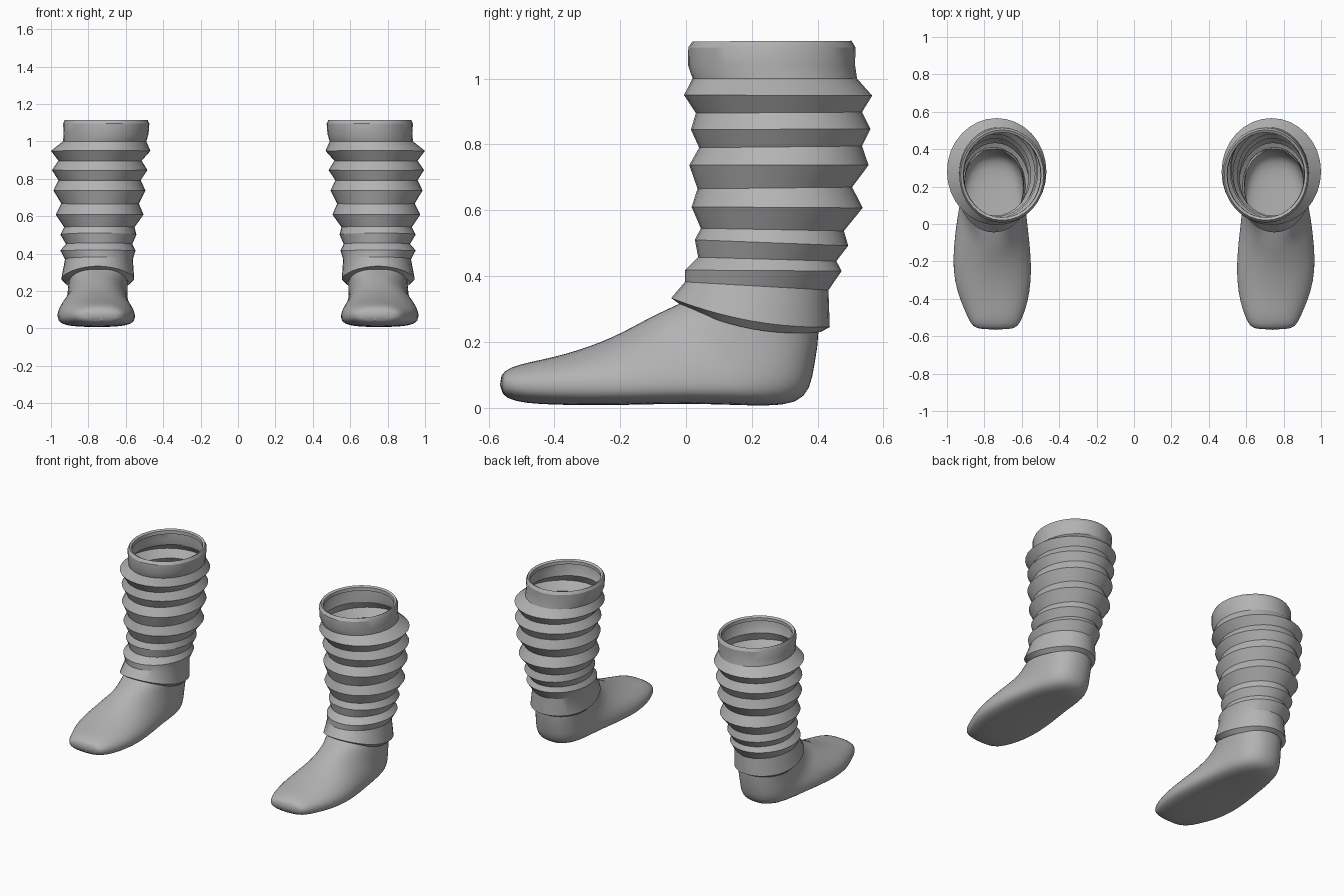
import bpy, bmesh, math

grey = bpy.data.materials.new("warm grey knit")
grey.diffuse_color = (0.45, 0.45, 0.45, 1)


def loft(name, rings, cap_end=False, subsurf=0, angle=30):
    """Skin a list of closed rings, mirror to the other leg, smooth shade."""
    bm = bmesh.new()
    loops = [[bm.verts.new(p) for p in ring] for ring in rings]
    n = len(loops[0])
    for a, b in zip(loops, loops[1:]):
        for i in range(n):
            j = (i + 1) % n
            bm.faces.new((a[i], a[j], b[j], b[i]))
    if cap_end:
        bm.faces.new(loops[-1])
    bmesh.ops.recalc_face_normals(bm, faces=bm.faces)
    mesh = bpy.data.meshes.new(name)
    bm.to_mesh(mesh)
    bm.free()
    mesh.materials.append(grey)
    obj = bpy.data.objects.new(name, mesh)
    bpy.context.collection.objects.link(obj)
    bpy.ops.object.select_all(action='DESELECT')
    obj.select_set(True)
    bpy.context.view_layer.objects.active = obj
    bpy.ops.object.shade_smooth_by_angle(angle=math.radians(angle))
    if subsurf:
        sub = obj.modifiers.new("smooth", 'SUBSURF')
        sub.levels = sub.render_levels = subsurf
    mirror = obj.modifiers.new("other leg", 'MIRROR')
    mirror.use_clip = mirror.use_mirror_merge = False
    return obj


def cuff_ring(yf, zf, yb, zb, x0, x1, sag=0.0, n=32):
    """Oval ring between a front and a back point, optionally sagging at the sides."""
    pts = []
    for i in range(n):
        t = 2 * math.pi * i / n
        c, s = math.cos(t), math.sin(t)
        pts.append(((x0 + x1) / 2 + s * (x1 - x0) / 2,
                    (yf + yb) / 2 - c * (yb - yf) / 2,
                    (zf + zb) / 2 + c * (zf - zb) / 2 - sag * s * s))
    return pts


def foot_ring(yt, zt, yb, zb, x0, x1, drop, n=24):
    """Rounded section between an upper and a lower point, widest below the middle."""
    pts = []
    for i in range(n):
        t = 2 * math.pi * i / n
        c, s = math.cos(t), math.sin(t)
        a = math.copysign(abs(c) ** 0.85, c)
        w = math.copysign(abs(s) ** 0.85, s)
        a -= drop * (1 - a * a)
        pts.append(((x0 + x1) / 2 + w * (x1 - x0) / 2,
                    (yt + yb) / 2 + a * (yt - yb) / 2,
                    (zt + zb) / 2 + a * (zt - zb) / 2))
    return pts


# Pleated leg warmer: front y, front z, back y, back z, inner x, outer x, sag
warmer = [
    (.035, 1.085, .490, 1.085, .500, .910),
    (.035, 1.105, .490, 1.108, .497, .913),
    (.020, 1.113, .503, 1.115, .483, .927),
    (.007, 1.095, .515, 1.095, .474, .935),
    (.006, 1.040, .514, 1.040, .478, .933),
    (.020, 1.000, .520, 1.000, .490, .935),
    (-.006, .950, .566, .948, .468, 1.000),
    (.030, .895, .535, .898, .515, .960),
    (.015, .845, .561, .847, .484, .995),
    (.040, .790, .535, .795, .520, .960),
    (.010, .737, .555, .737, .495, .987),
    (.035, .665, .505, .670, .530, .945),
    (.017, .610, .537, .607, .505, .975),
    (.045, .545, .480, .537, .553, .930),
    (.027, .510, .493, .492, .543, .950),
    (.037, .457, .457, .445, .565, .920),
    (-.003, .418, .473, .415, .548, .950),
    (-.003, .382, .433, .357, .562, .925),
    (-.045, .333, .437, .245, .555, .945, .025),
    (-.010, .308, .410, .230, .580, .920, .030),
    (.000, .330, .400, .260, .590, .910, .020),
]
loft("leg_warmer", [cuff_ring(*r) for r in warmer], angle=28)

# Foot: upper y, upper z, lower y, lower z, inner x, outer x, drop of widest part
foot = [
    (.020, .400, .400, .390, .590, .910, 0),
    (-.005, .320, .410, .230, .585, .905, 0),
    (-.045, .307, .392, .130, .590, .910, .05),
    (-.080, .290, .380, .055, .590, .915, .1),
    (-.110, .276, .340, .012, .585, .920, .15),
    (-.145, .258, .250, .003, .580, .930, .25),
    (-.195, .230, .100, .010, .570, .950, .3),
    (-.260, .200, -.040, .012, .555, .965, .35),
    (-.330, .175, -.200, .007, .546, .970, .35),
    (-.400, .155, -.340, .007, .555, .948, .3),
    (-.470, .140, -.450, .010, .578, .908, .2),
    (-.535, .124, -.522, .018, .608, .878, .1),
    (-.568, .098, -.565, .040, .635, .845, 0),
]
loft("foot", [foot_ring(*r) for r in foot], cap_end=True, subsurf=1, angle=60)
